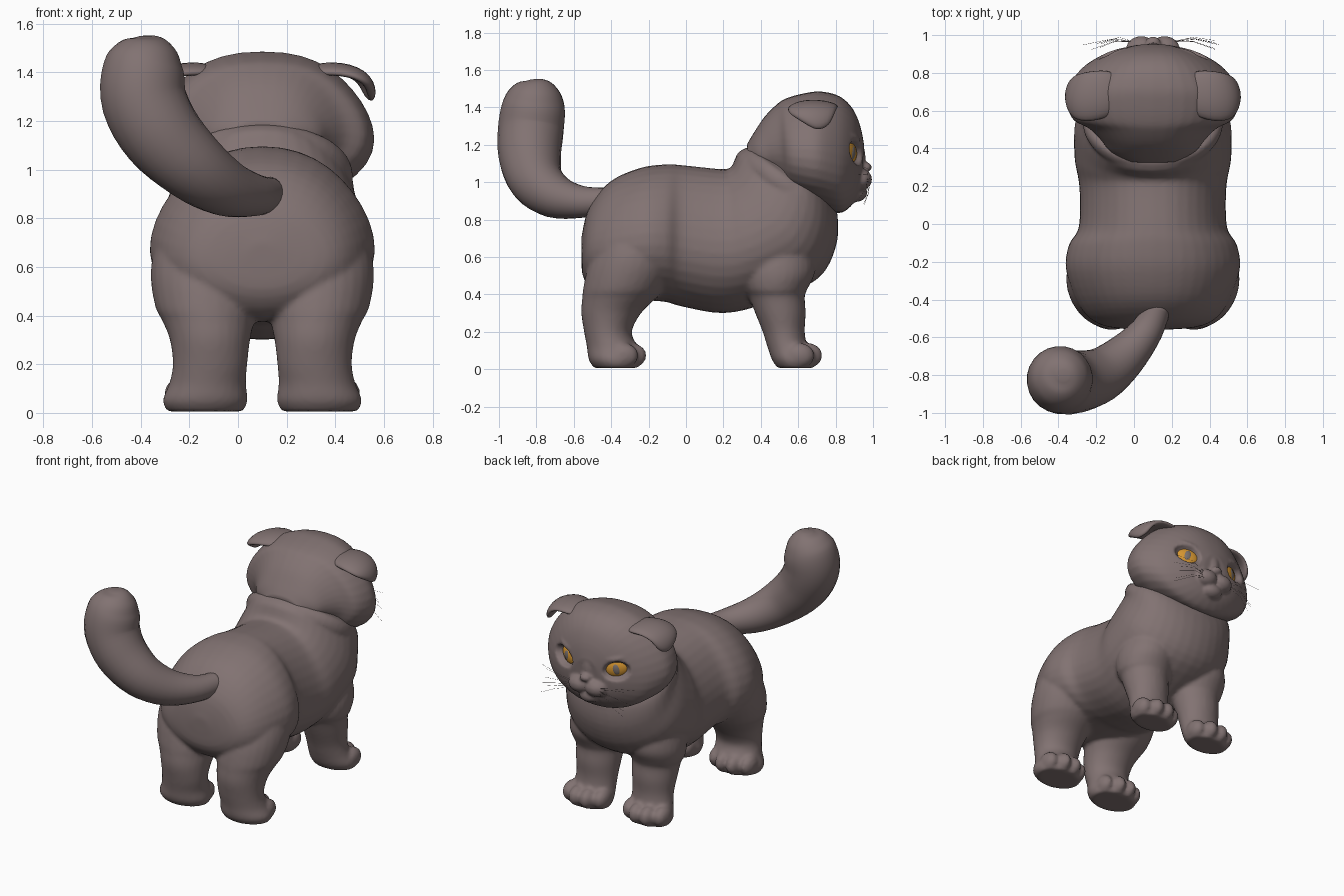
import bpy, bmesh, math, random
from mathutils import Vector, Matrix

if "Cube" in bpy.data.objects:
    bpy.data.objects.remove(bpy.data.objects["Cube"])

CX = 0.10  # the body axis is offset to balance the tail
random.seed(3)


def material(name, rgb):
    m = bpy.data.materials.new(name)
    m.diffuse_color = (*rgb, 1)
    m.use_nodes = True
    m.node_tree.nodes["Principled BSDF"].inputs["Base Color"].default_value = m.diffuse_color
    return m


FUR = material("fur grey brown", (0.222, 0.170, 0.168))
AMBER = material("amber iris", (0.66, 0.30, 0.03))
PUPIL = material("grey pupil", (0.19, 0.16, 0.15))


def finish(name, bm, mat):
    bmesh.ops.recalc_face_normals(bm, faces=bm.faces)
    me = bpy.data.meshes.new(name)
    bm.to_mesh(me)
    bm.free()
    me.materials.append(mat)
    for p in me.polygons:
        p.use_smooth = True
    ob = bpy.data.objects.new(name, me)
    bpy.context.collection.objects.link(ob)
    return ob


def spline(rows, steps):
    """Catmull-Rom interpolation of rows of numbers."""
    out = []
    for i in range(len(rows) - 1):
        a, b, c, d = (rows[min(max(i + k, 0), len(rows) - 1)] for k in (-1, 0, 1, 2))
        for s in range(steps):
            t = s / steps
            out.append([0.5 * (2*q + (r-p)*t + (2*p-5*q+4*r-s4)*t*t + (3*q-p-3*r+s4)*t**3)
                        for p, q, r, s4 in zip(a, b, c, d)])
    out.append(list(rows[-1]))
    return out


def skin(name, rings, closed=False):
    """Bridge rings of points, then close the ends or join them."""
    bm = bmesh.new()
    vs = [[bm.verts.new(p) for p in ring] for ring in rings]
    n = len(vs[0])
    for a, b in zip(vs, vs[1:] + ([vs[0]] if closed else [])):
        for i in range(n):
            bm.faces.new((a[i], a[(i+1) % n], b[(i+1) % n], b[i]))
    if not closed:
        bm.faces.new(vs[0])
        bm.faces.new(vs[-1])
    return finish(name, bm, FUR)


def body_loft(name, rows, egg, power, n=36):
    """Rows: top y, top z, bottom y, bottom z, half width."""
    rings = []
    for ty, tz, by, bz, w in spline(rows, 4):
        ring = []
        for i in range(n):
            a = 2 * math.pi * i / n
            c, s = math.cos(a), math.sin(a)
            x = w * math.copysign(abs(c) ** power, c) * (1 - egg * s * abs(c))
            k = (1 + s) / 2
            ring.append((CX + x, by + (ty - by) * k, bz + (tz - bz) * k))
        rings.append(ring)
    return skin(name, rings)


def leg_loft(name, rows, n=28):
    """Rows: z, back y, front y, centre x, half width."""
    rings = []
    for z, y0, y1, x, w in spline(rows, 4):
        rings.append([(CX + x + w * math.cos(2*math.pi*i/n),
                       (y0 + y1)/2 + (y1 - y0)/2 * math.sin(2*math.pi*i/n), z) for i in range(n)])
    return skin(name, rings)


def ball(name, loc, size, mat=FUR, rot=None, seg=24):
    bm = bmesh.new()
    bmesh.ops.create_uvsphere(bm, u_segments=seg, v_segments=seg // 2 + 2, radius=1)
    m = Matrix.Translation((CX + loc[0], loc[1], loc[2]))
    if rot:
        m = m @ rot.to_4x4()
    bm.transform(m @ Matrix.Diagonal((*size, 1)))
    return finish(name, bm, mat)


def carve(ob, cutter):
    """Cut a hollow and discard the cutter."""
    mod = ob.modifiers.new("hollow", 'BOOLEAN')
    mod.operation, mod.object, mod.solver = 'DIFFERENCE', cutter, 'EXACT'
    bpy.context.view_layer.objects.active = ob
    bpy.ops.object.modifier_apply(modifier=mod.name)
    bpy.data.objects.remove(cutter)


def blend(parts, voxel, rounds):
    """Fuse overlapping parts into one smooth skin."""
    bpy.ops.object.select_all(action='DESELECT')
    for ob in parts:
        ob.select_set(True)
    bpy.context.view_layer.objects.active = parts[0]
    bpy.ops.object.join()
    mod = parts[0].modifiers.new("fuse", 'REMESH')
    mod.mode, mod.voxel_size, mod.use_smooth_shade = 'VOXEL', voxel, True
    mod = parts[0].modifiers.new("soften", 'SMOOTH')
    mod.factor, mod.iterations = .5, rounds


# torso from rump through belly to chest and neck
body = [body_loft("body", [
    (-.56, .70, -.56, .60, .06), (-.52, .86, -.545, .48, .27), (-.41, 1.00, -.45, .39, .385),
    (-.25, 1.075, -.24, .37, .455), (-.11, 1.095, -.11, .36, .44), (-.01, 1.09, -.02, .335, .388),
    (.19, 1.07, .20, .30, .385), (.24, 1.08, .42, .35, .41), (.26, 1.12, .70, .48, .41),
    (.28, 1.16, .80, .65, .38), (.33, 1.18, .81, .82, .36), (.45, 1.18, .76, .93, .30)], .15, .95)]

# loose fold of fur round the neck
fold = []
for i in range(48):
    a = 2 * math.pi * i / 48
    k = (1 + math.sin(a)) / 2
    c = Vector((CX + .345 * math.cos(a), .775 - .46 * k, .80 + .345 * k))
    out = Vector((math.cos(a), -.80 * math.sin(a), .60 * math.sin(a))).normalized()
    along = Vector((0, .6, .8))
    fold.append([c + out * .028 * math.cos(b) + along * .05 * math.sin(b)
                 for b in (2 * math.pi * j / 12 for j in range(12))])
body.append(skin("neck_fold", fold, True))

# head with broad cheeks and a narrow back
head = body_loft("head", [
    (.325, 1.20, .33, 1.12, .12), (.36, 1.26, .40, 1.05, .22), (.42, 1.35, .47, 1.00, .275),
    (.49, 1.42, .52, .96, .335), (.54, 1.45, .56, .92, .415), (.63, 1.475, .64, .885, .45),
    (.72, 1.485, .72, .86, .445), (.82, 1.46, .82, .835, .375), (.89, 1.395, .88, .87, .285),
    (.932, 1.30, .92, .93, .19), (.952, 1.20, .94, 1.02, .09)], .17, .9)
face = [head]

# chin and nose
face.append(ball("chin", (0, .91, .945), (.075, .06, .05)))
face.append(ball("nose_bridge", (0, .92, 1.13), (.05, .04, .09)))
face.append(ball("nose", (0, .963, 1.08), (.04, .03, .026)))
for s, side in ((-1, "left"), (1, "right")):
    face.append(ball(side + "_muzzle", (s * .062, .927, 1.015), (.08, .068, .06)))

    # recessed eyes with pupils, and a brow over the upper edge
    p, nrm = Vector((s * .178, .868, 1.158)), Vector((s * .42, .9, 0)).normalized()
    yaw = nrm.to_track_quat('Y', 'Z').to_matrix()
    rot = yaw @ Matrix.Rotation(-s * .25, 3, 'Y')
    carve(head, ball(side + "_socket", p + nrm * .085, (.105, .092, .068), FUR, rot))
    ball(side + "_eye", p, (.080, .034, .062), AMBER, rot, 32)
    ball(side + "_pupil", p + nrm * .0225, (.029, .0145, .038), PUPIL, rot)
    face.append(ball(side + "_brow", (s * .185, .885, 1.235), (.09, .035, .024), FUR, rot))

    # folded ear: buried base, fold ridge and hanging tip
    rows = [[(.18, .58, 1.39), (.18, .68, 1.42), (.18, .82, 1.39)],
            [(.33, .53, 1.40), (.33, .66, 1.44), (.31, .82, 1.41)],
            [(.43, .55, 1.36), (.455, .66, 1.39), (.40, .80, 1.37)],
            [(.44, .63, 1.32), (.46, .70, 1.265), (.425, .77, 1.30)]]
    bm = bmesh.new()
    grid = [[bm.verts.new((CX + s * x, y, z)) for x, y, z in r] for r in rows]
    for a, b in zip(grid, grid[1:]):
        for i in range(2):
            bm.faces.new((a[i], a[i+1], b[i+1], b[i]))
    ear = finish(side + "_ear", bm, FUR)
    mod = ear.modifiers.new("thickness", 'SOLIDIFY')
    mod.thickness, mod.offset = .045, 0
    mod = ear.modifiers.new("rounding", 'SUBSURF')
    mod.levels = mod.render_levels = 2

    # legs
    body.append(leg_loft(side + "_hind_leg", [
        (.72, -.46, -.06, s*.24, .19), (.62, -.50, -.06, s*.235, .22), (.53, -.53, -.07, s*.235, .222),
        (.43, -.55, -.12, s*.228, .21), (.38, -.555, -.16, s*.222, .19), (.30, -.56, -.24, s*.215, .165),
        (.20, -.545, -.29, s*.215, .153), (.12, -.53, -.26, s*.225, .158),
        (.05, -.52, -.25, s*.235, .175), (.006, -.49, -.26, s*.235, .155)]))
    body.append(leg_loft(side + "_front_leg", [
        (.65, .30, .68, s*.22, .16), (.52, .29, .69, s*.22, .185), (.43, .31, .65, s*.218, .178),
        (.39, .335, .635, s*.215, .16), (.30, .37, .64, s*.215, .15), (.20, .41, .635, s*.215, .14),
        (.12, .435, .65, s*.22, .145), (.05, .46, .69, s*.23, .16), (.006, .49, .68, s*.23, .14)]))

    # toes
    for leg, x0, y0 in (("hind", .235, -.285), ("front", .23, .657)):
        for i, dx in enumerate((-.118, -.042, .042, .118)):
            body.append(ball(f"{side}_{leg}_toe_{i+1}", (s * x0 + dx, y0 - 3.5 * dx * dx, .073),
                             (.050, .080, .067), FUR, seg=16))

    # whiskers
    for i in range(6):
        a = Vector((CX + s * .10, .965, .99 + .008 * i))
        tip = Vector((CX + s * random.uniform(.25, .37), random.uniform(.92, .98), .88 + .04 * i))
        mid = (a + tip) / 2 + Vector((0, .02, .012))
        cu = bpy.data.curves.new(f"{side}_whisker_{i+1}", 'CURVE')
        cu.dimensions, cu.bevel_depth, cu.bevel_resolution = '3D', .0008, 0
        sp = cu.splines.new('POLY')
        sp.points.add(2)
        for pt, co in zip(sp.points, (a, mid, tip)):
            pt.co = (*co, 1)
        cu.materials.append(FUR)
        bpy.context.collection.objects.link(bpy.data.objects.new(cu.name, cu))

blend(body, .0135, 3)
blend(face, .010, 3)

# thick tail sweeping sideways and up
path = spline([(.13, -.42, .90, .07), (.07, -.56, .895, .086), (-.05, -.70, .925, .118),
               (-.18, -.80, 1.01, .145), (-.31, -.835, 1.14, .167), (-.385, -.83, 1.28, .176),
               (-.39, -.815, 1.40, .170), (-.38, -.805, 1.48, .140), (-.375, -.80, 1.53, .09),
               (-.375, -.80, 1.55, .03)], 4)
rings = []
for i, (x, y, z, r) in enumerate(path):
    t = Vector(path[min(i+1, len(path)-1)][:3]) - Vector(path[max(i-1, 0)][:3])
    u = t.cross(Vector((.6, -.8, 0))).normalized()
    v = t.normalized().cross(u)
    rings.append([Vector((x, y, z)) + r * (u * math.cos(a) + v * math.sin(a))
                  for a in (2 * math.pi * j / 24 for j in range(24))])
skin("tail", rings)
